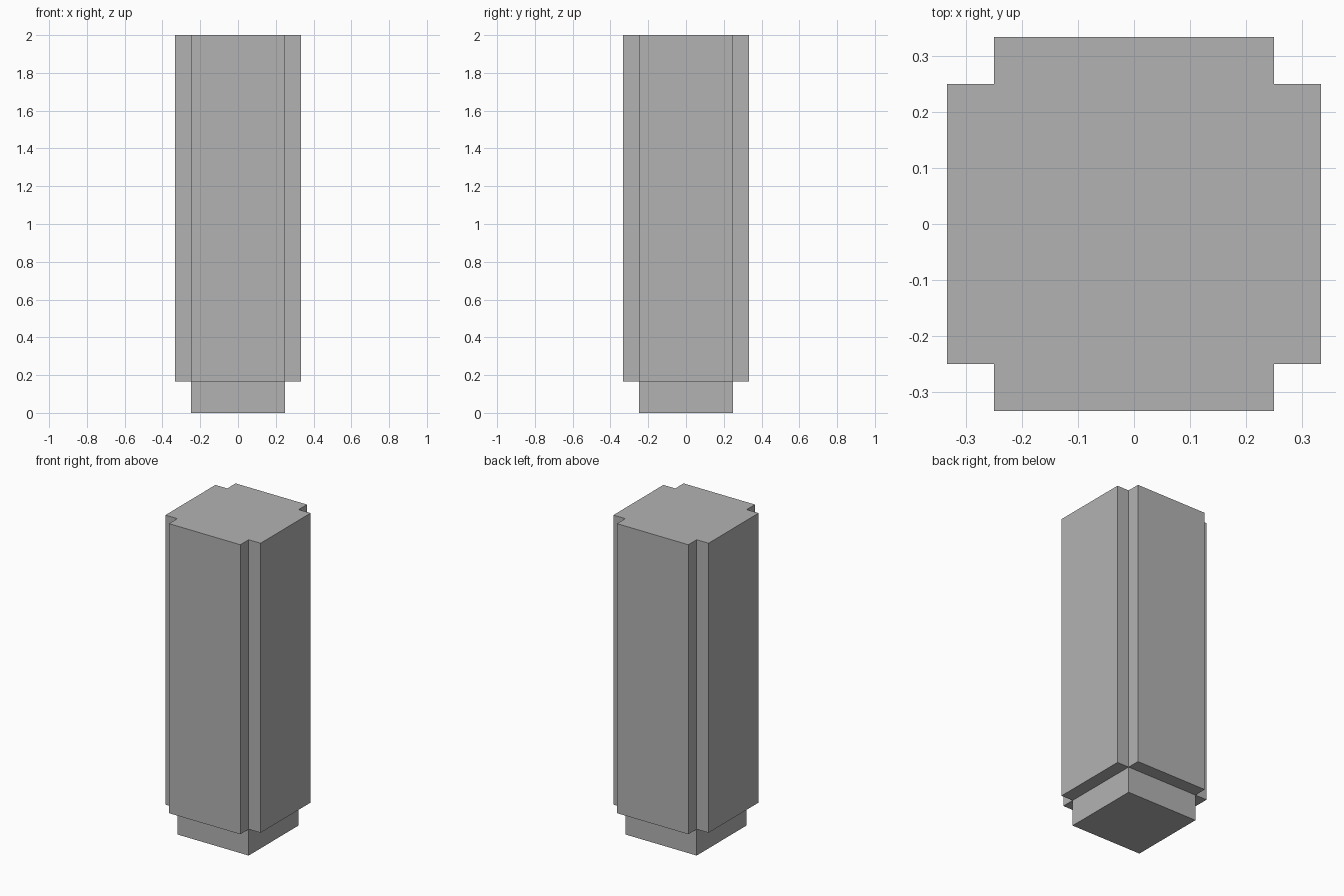
import bpy
import bmesh

if "Cube" in bpy.data.objects:
    bpy.data.objects.remove(bpy.data.objects["Cube"], do_unlink=True)

CORE = 0.25       # half width of the square core
OUTER = 1 / 3     # half width across the raised side panels
FOOT_TOP = 1 / 6  # height where the shaft starts
HEIGHT = 2.0

grey = bpy.data.materials.new("plain grey")
grey.use_nodes = True
colour = (0.45, 0.45, 0.45, 1)
grey.diffuse_color = colour
grey.node_tree.nodes["Principled BSDF"].inputs["Base Color"].default_value = colour


def prism(name, outline, bottom, top):
    """Extrude a closed outline upward into a solid."""
    bm = bmesh.new()
    base = bm.faces.new([bm.verts.new((x, y, bottom)) for x, y in outline])
    extruded = bmesh.ops.extrude_face_region(bm, geom=[base], use_keep_orig=True)
    verts = [g for g in extruded["geom"] if isinstance(g, bmesh.types.BMVert)]
    bmesh.ops.translate(bm, verts=verts, vec=(0, 0, top - bottom))
    bmesh.ops.recalc_face_normals(bm, faces=bm.faces)
    mesh = bpy.data.meshes.new(name)
    bm.to_mesh(mesh)
    bm.free()
    mesh.materials.append(grey)
    obj = bpy.data.objects.new(name, mesh)
    bpy.context.collection.objects.link(obj)
    return obj


def four_fold(points):
    """Repeat one corner's points around the four quarter turns."""
    outline = []
    for _ in range(4):
        outline += points
        points = [(-y, x) for x, y in points]
    return outline


# Square foot
prism("foot", four_fold([(CORE, CORE)]), 0, FOOT_TOP)

# Shaft with notched corners
notched_corner = [(OUTER, CORE), (CORE, CORE), (CORE, OUTER)]
prism("shaft", four_fold(notched_corner), FOOT_TOP, HEIGHT)
